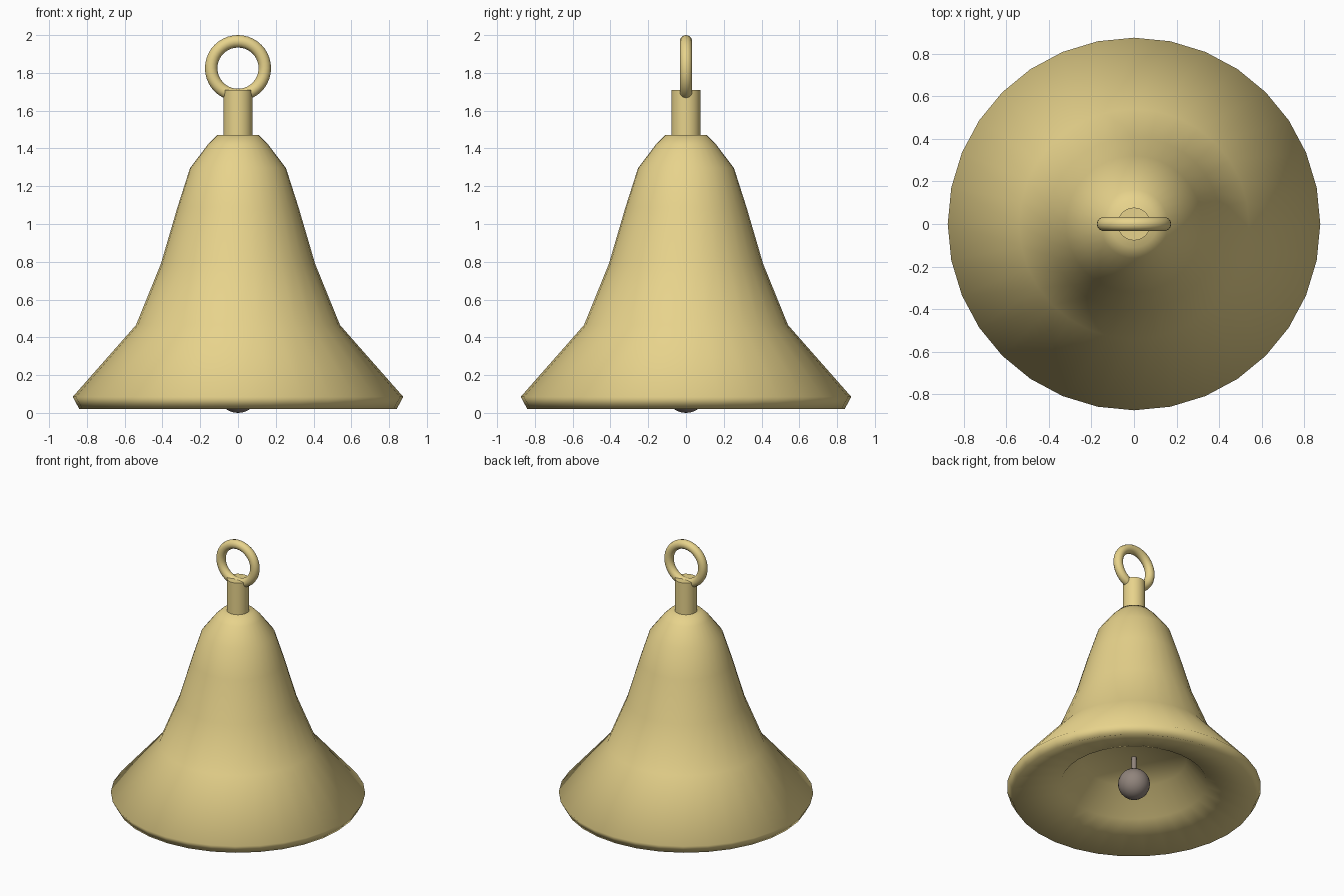
import bpy, math

if "Cube" in bpy.data.objects:
    bpy.data.objects.remove(bpy.data.objects["Cube"])

def material(name, rgb):
    m = bpy.data.materials.new(name)
    m.diffuse_color = (*rgb, 1)
    m.use_nodes = True
    m.node_tree.nodes["Principled BSDF"].inputs["Base Color"].default_value = m.diffuse_color
    return m

brass = material("brass", (0.80, 0.65, 0.26))
iron = material("iron", (0.28, 0.23, 0.20))

def finish(name, mat):
    ob = bpy.context.object
    ob.name = name
    ob.data.materials.append(mat)
    return ob

def lathe(name, profile, sides, mat):
    """Revolve (radius, z) points round z; zero radius gives a single pole."""
    verts, rings, faces = [], [], []
    for r, z in profile:
        n = 1 if r == 0 else sides
        rings.append([len(verts) + i for i in range(n)])
        for i in range(n):
            a = 2 * math.pi * i / sides
            verts.append((r * math.cos(a), r * math.sin(a), z))
    for lo, hi in zip(rings, rings[1:]):
        for i in range(sides):
            j = (i + 1) % sides
            quad = [lo[i % len(lo)], lo[j % len(lo)], hi[j % len(hi)], hi[i % len(hi)]]
            faces.append(list(dict.fromkeys(quad)))
    me = bpy.data.meshes.new(name)
    me.from_pydata(verts, [], faces)
    me.shade_smooth()
    ob = bpy.data.objects.new(name, me)
    bpy.context.collection.objects.link(ob)
    me.materials.append(mat)
    return ob

# Bell body: shallow cavity underneath, lip, flare, waist and crown
lathe("bell_body", [
    (0, 0.32), (0.36, 0.30), (0.50, 0.12), (0.84, 0.02),
    (0.875, 0.085), (0.54, 0.465), (0.408, 0.79), (0.32, 1.09),
    (0.254, 1.296), (0.16, 1.42), (0.11, 1.47), (0, 1.47)], 32, brass)

# Neck on the crown
bpy.ops.mesh.primitive_cylinder_add(vertices=32, radius=0.077, depth=0.26, location=(0, 0, 1.58))
finish("neck", brass)
bpy.ops.object.shade_smooth_by_angle()

# Hanging ring
bpy.ops.mesh.primitive_torus_add(major_segments=40, minor_segments=14, major_radius=0.142,
                                 minor_radius=0.033, location=(0, 0, 1.825),
                                 rotation=(math.pi / 2, 0, 0))
finish("hanging_ring", brass)
bpy.ops.object.shade_smooth()

# Clapper rod and ball
bpy.ops.mesh.primitive_cylinder_add(vertices=16, radius=0.018, depth=0.22, location=(0, 0, 0.22))
finish("clapper_rod", iron)
bpy.ops.object.shade_smooth_by_angle()
bpy.ops.mesh.primitive_uv_sphere_add(segments=24, ring_count=16, radius=0.11, location=(0, 0, 0.11))
finish("clapper_ball", iron)
bpy.ops.object.shade_smooth()
